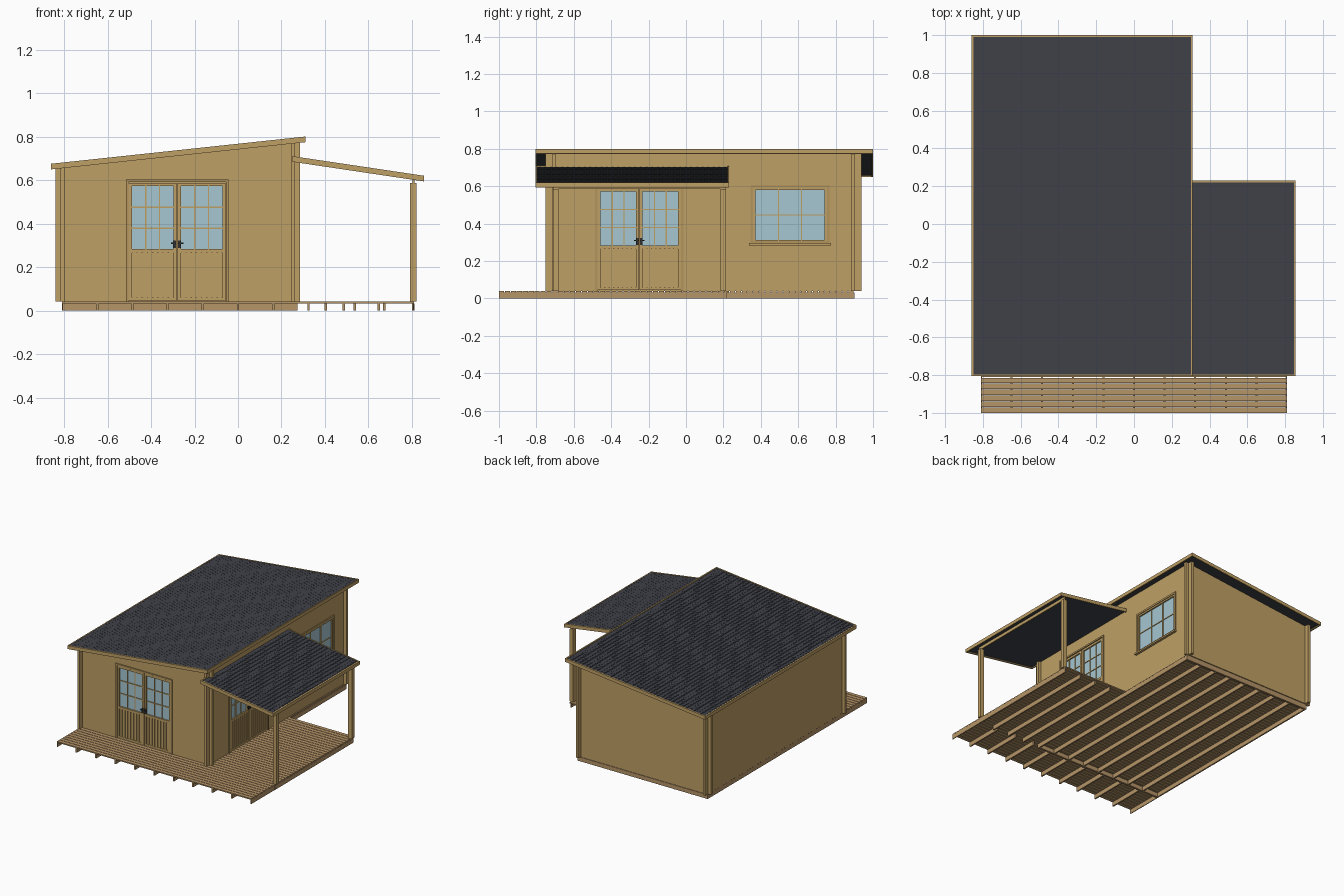
import bpy, bmesh
from mathutils import Vector

if "Cube" in bpy.data.objects:
    bpy.data.objects.remove(bpy.data.objects["Cube"])


def mat(name, rgb):
    m = bpy.data.materials.new(name)
    m.diffuse_color = (*rgb, 1)
    m.use_nodes = True
    m.node_tree.nodes["Principled BSDF"].inputs["Base Color"].default_value = m.diffuse_color
    return m


WOOD = mat("wood", (0.52, 0.35, 0.13))
TRIM = mat("trim_wood", (0.45, 0.30, 0.11))
DECK = mat("deck_wood", (0.47, 0.30, 0.14))
ROOF = mat("shingle", (0.05, 0.053, 0.065))
GLASS = mat("glass", (0.38, 0.57, 0.64))
METAL = mat("dark_metal", (0.03, 0.03, 0.03))


def finish(name, bm, m):
    bmesh.ops.recalc_face_normals(bm, faces=bm.faces)
    me = bpy.data.meshes.new(name)
    bm.to_mesh(me)
    bm.free()
    me.materials.append(m)
    ob = bpy.data.objects.new(name, me)
    bpy.context.collection.objects.link(ob)
    return ob


def add_prism(bm, pts, y0, y1):
    # xz profile extruded along y
    f = bm.faces.new([bm.verts.new((x, y0, z)) for x, z in pts])
    g = bmesh.ops.extrude_face_region(bm, geom=[f])["geom"]
    for v in g:
        if isinstance(v, bmesh.types.BMVert):
            v.co.y = y1


def add_box(bm, x0, x1, y0, y1, z0, z1):
    add_prism(bm, [(x0, z0), (x1, z0), (x1, z1), (x0, z1)], y0, y1)


def boxes(name, m, items):
    bm = bmesh.new()
    for b in items:
        add_box(bm, *b)
    return finish(name, bm, m)


def prism(name, m, pts, y0, y1):
    bm = bmesh.new()
    add_prism(bm, pts, y0, y1)
    return finish(name, bm, m)


# sloped roof with fascia boards and shingle tabs
def roof(name, x0, x1, y0, y1, top, down):
    def band(a, b, t0, t1):
        return [(a, top(a) - t1), (b, top(b) - t1), (b, top(b) - t0), (a, top(a) - t0)]
    f = 0.009
    prism(name + "_panel", ROOF, band(x0 + f, x1 - f, 0.005, 0.018), y0 + f, y1 - f)
    bm = bmesh.new()
    for a, b, c, d in ((x0, x1, y0, y0 + f), (x0, x1, y1 - f, y1),
                       (x0, x0 + f, y0 + f, y1 - f), (x1 - f, x1, y0 + f, y1 - f)):
        add_prism(bm, band(a, b, 0, 0.026), c, d)
    finish(name + "_fascia", bm, WOOD)
    bm = bmesh.new()
    w, length, ya, yb = 0.03, x1 - x0 - 2 * f, y0 + f, y1 - f
    start = x0 + f if down > 0 else x1 - f
    for i in range(int(length / w) + 1):
        for j in range(int((yb - ya) / w) + 2):
            yc = ya + (j + 0.5 * (i % 2)) * w
            if yc - w / 2 >= yb - 0.001 or i * w > length - 0.002:
                continue
            rings = ([], [])
            for s, dy, h in ((0, -.49, 0), (.03, -.49, .003), (.04, -.25, .004),
                             (.04, .25, .004), (.03, .49, .003), (0, .49, 0)):
                x = start + down * min(i * w + s, length)
                y = min(max(yc + dy * w, ya), yb)
                rings[0].append(bm.verts.new((x, y, top(x) - 0.005 + h)))
                rings[1].append(bm.verts.new((x, y, top(x) - 0.0065)))
            bm.faces.new(rings[0])
            for k in range(6):
                n = (k + 1) % 6
                bm.faces.new((rings[0][k], rings[0][n], rings[1][n], rings[1][k]))
    finish(name + "_shingles", bm, ROOF)
    # tabs are open below, so point their main faces upward
    me = bpy.data.objects[name + "_shingles"].data
    b2 = bmesh.new()
    b2.from_mesh(me)
    for fc in b2.faces:
        fc.normal_update()
        if len(fc.verts) == 6 and fc.normal.z < 0:
            fc.normal_flip()
    b2.to_mesh(me)
    b2.free()


main_top = lambda x: 0.675 + (x + 0.86) * 0.107
canopy_top = lambda x: 0.71 - (x - 0.25) * 0.149
roof("main_roof", -0.86, 0.31, -0.805, 1.0, main_top, -1)
roof("canopy_roof", 0.25, 0.855, -0.805, 0.23, canopy_top, 1)

# floor boards, joists and rim beams
pitch = 1.9 / 60
boxes("floor_boards", DECK, [(-0.81, 0.81 if i < 39 else 0.27, -1 + i * pitch,
                              -1 + (i + 1) * pitch - 0.004, 0.032, 0.041) for i in range(60)])
J = 0.0055
joists = [(-0.81 + i * 0.162 - (J if i else 0), -0.81 + i * 0.162 + (J if i < 10 else 0),
           -1, -0.70, 0, 0.032) for i in range(11)]
for i in range(13):
    x = -0.8045 + i * 0.1342
    joists.append((x - J, x + J, -0.72, 0.9 if i < 9 else 0.22, 0, 0.032))
boxes("floor_joists", DECK, joists)
boxes("rim_beams", DECK, [(-0.81, 0.27, 0.885, 0.9, 0.001, 0.032),
                          (-0.81, 0.27, -0.715, -0.70, 0.001, 0.032)])

# crossing walls that overshoot at the corners
FY, RX, Z0 = -0.715, 0.262, 0.041


def wall(name, x0, x1, y0, y1):
    return prism(name, WOOD, [(x0, Z0), (x1, Z0), (x1, main_top(x1) - 0.019),
                              (x0, main_top(x0) - 0.019)], y0, y1)


front_wall = wall("front_wall", -0.84, 0.285, FY, FY + 0.02)
wall("back_wall", -0.84, 0.285, 0.883, 0.903)
right_wall = wall("right_wall", RX - 0.019, RX, -0.75, 0.937)
wall("left_wall", -0.815, -0.796, -0.75, 0.937)


# place parts on a wall: u along the wall, z up, d outward
def on_front(u0, u1, z0, z1, d0, d1):
    return (u0, u1, FY - d1, FY - d0, z0, z1)


def on_right(u0, u1, z0, z1, d0, d1):
    return (RX + d0, RX + d1, u0, u1, z0, z1)


def cut(wall_ob, name, box):
    c = boxes(name, WOOD, [box])
    c.hide_render = True
    c.hide_set(True)
    mod = wall_ob.modifiers.new("opening", 'BOOLEAN')
    mod.operation, mod.solver, mod.object = 'DIFFERENCE', 'EXACT', c


def muntins(P, a, b, z0, z1, cols, rows):
    t, out = 0.003, []
    for i in range(1, cols):
        u = a + (b - a) * i / cols
        out.append(P(u - t, u + t, z0, z1, -0.015, -0.002))
    for i in range(1, rows):
        z = z0 + (z1 - z0) * i / rows
        out.append(P(a, b, z - t, z + t, -0.015, -0.002))
    return out


def frame(P, a, b, z0, z1, t, d0, d1, sill=True):
    out = [P(a, a + t, z0, z1, d0, d1), P(b - t, b, z0, z1, d0, d1),
           P(a + t, b - t, z1 - t, z1, d0, d1)]
    return out + ([P(a + t, b - t, z0, z0 + t, d0, d1)] if sill else [])


def double_door(name, P, c, wall_ob):
    cut(wall_ob, name + "_cutter", P(c - 0.226, c + 0.226, 0.02, 0.59, -0.1, 0.1))
    boxes(name + "_frame", TRIM, frame(P, c - 0.236, c + 0.236, Z0, 0.602, 0.012, -0.028, 0.008, False))
    wood, slats, glass = [], [], []
    for a, b in ((c - 0.223, c - 0.002), (c + 0.002, c + 0.223)):
        wood += frame(P, a, b, 0.044, 0.587, 0.015, -0.017, 0.003)
        ia, ib = a + 0.015, b - 0.015
        wood.append(P(ia, ib, 0.265, 0.282, -0.017, 0.003))
        wood.append(P(ia, ib, 0.059, 0.265, -0.014, -0.006))
        wood += muntins(P, ia, ib, 0.282, 0.572, 3, 3)
        glass.append(P(ia, ib, 0.282, 0.572, -0.011, -0.007))
        w = (ib - ia) / 8
        slats += [P(ia + i * w + 0.003, ia + (i + 1) * w - 0.003, 0.059, 0.265, -0.006, 0.0)
                  for i in range(8)]
    boxes(name + "_leaves", WOOD, wood)
    boxes(name + "_slats", WOOD, slats)
    boxes(name + "_glass", GLASS, glass)
    boxes(name + "_handles", METAL,
          [P(c + s * 0.011 - 0.007, c + s * 0.011 + 0.007, 0.287, 0.323, 0.003, 0.009) for s in (-1, 1)]
          + [P(c + s * 0.017 - 0.012, c + s * 0.017 + 0.012, 0.307, 0.312, 0.009, 0.014) for s in (-1, 1)])


double_door("front_door", on_front, -0.28, front_wall)
double_door("side_door", on_right, -0.25, right_wall)

# side window
cut(right_wall, "window_cutter", on_right(0.355, 0.755, 0.298, 0.595, -0.1, 0.1))
boxes("window_frame", TRIM, frame(on_right, 0.345, 0.767, 0.292, 0.607, 0.014, -0.027, 0.008))
boxes("window_sash", WOOD, frame(on_right, 0.359, 0.753, 0.300, 0.593, 0.012, -0.017, 0.003)
      + muntins(on_right, 0.371, 0.741, 0.312, 0.581, 3, 2))
boxes("window_glass", GLASS, [on_right(0.371, 0.741, 0.312, 0.581, -0.011, -0.007)])
boxes("window_sill", WOOD, [on_right(0.338, 0.774, 0.284, 0.296, 0, 0.018)])

# canopy posts and the beam they carry
boxes("canopy_posts", WOOD, [(0.79, 0.82, y - 0.015, y + 0.015, Z0, 0.586) for y in (-0.697, 0.2)])
boxes("canopy_beam", WOOD, [(0.802, 0.811, -0.712, 0.215, 0.586, 0.612)])
